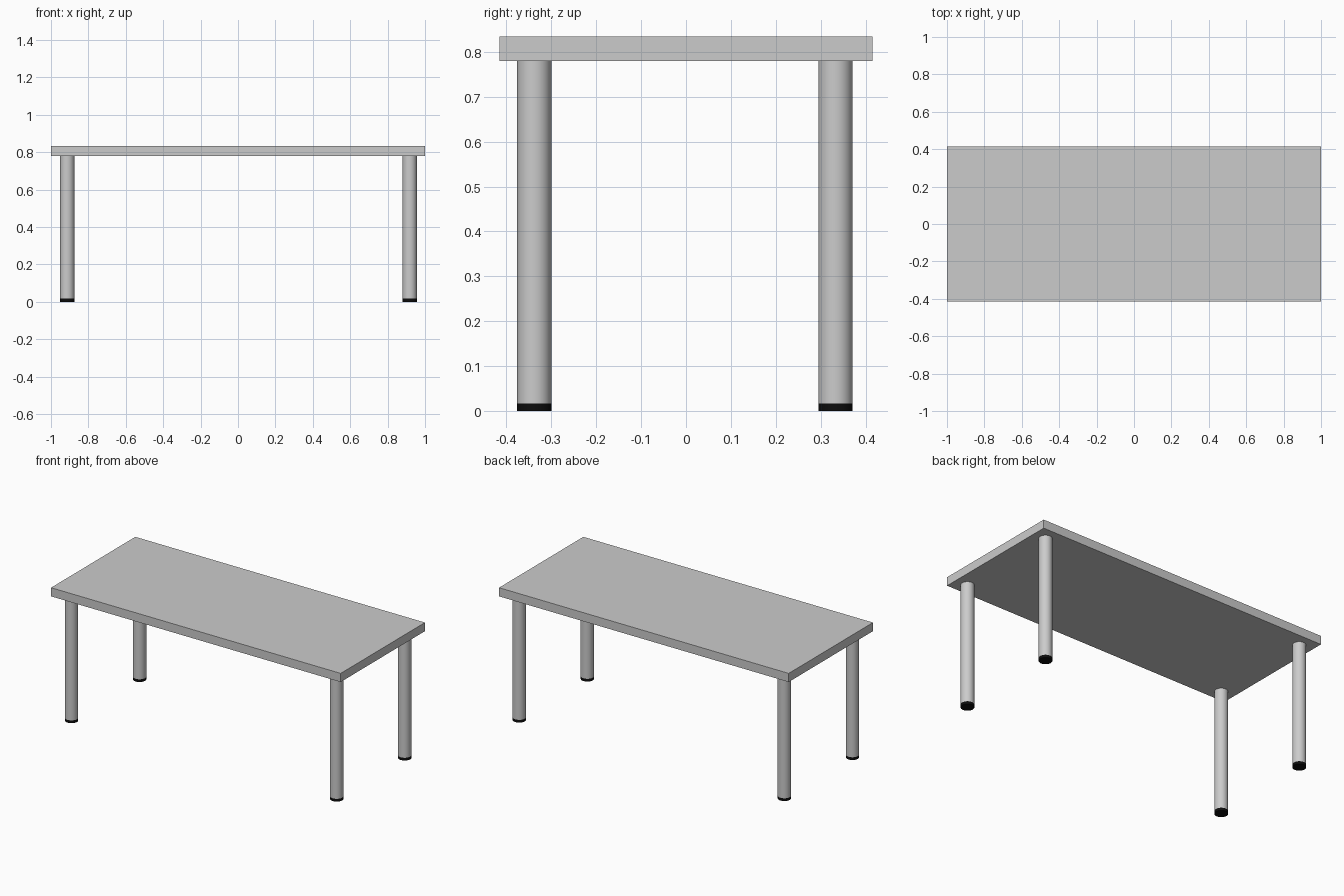
import bpy

if "Cube" in bpy.data.objects:
    bpy.data.objects.remove(bpy.data.objects["Cube"])

LEG_R = 0.038
FOOT_H = 0.017
TOP_Z0, TOP_Z1 = 0.78, 0.834

black = bpy.data.materials.new("black_rubber")
black.diffuse_color = (0.004, 0.004, 0.004, 1)
black.use_nodes = True
black.node_tree.nodes["Principled BSDF"].inputs["Base Color"].default_value = black.diffuse_color


def cylinder(name, x, y, z0, z1, radius):
    bpy.ops.mesh.primitive_cylinder_add(vertices=48, radius=radius, depth=z1 - z0,
                                        location=(x, y, (z0 + z1) / 2))
    obj = bpy.context.object
    obj.name = name
    bpy.ops.object.shade_smooth_by_angle()
    return obj


# Table top: a plain sharp-edged slab
bpy.ops.mesh.primitive_cube_add(size=1, location=(0, 0, (TOP_Z0 + TOP_Z1) / 2))
top = bpy.context.object
top.name = "table_top"
top.scale = (2.0, 0.831, TOP_Z1 - TOP_Z0)
bpy.ops.object.transform_apply(location=False, rotation=False, scale=True)

# Four round legs, each on a black foot
for side, x in (("left", -0.913), ("right", 0.918)):
    for end, y in (("front", -0.338), ("back", 0.333)):
        cylinder(f"{end}_{side}_leg", x, y, FOOT_H, TOP_Z0, LEG_R)
        foot = cylinder(f"{end}_{side}_foot", x, y, 0, FOOT_H, LEG_R)
        foot.data.materials.append(black)
